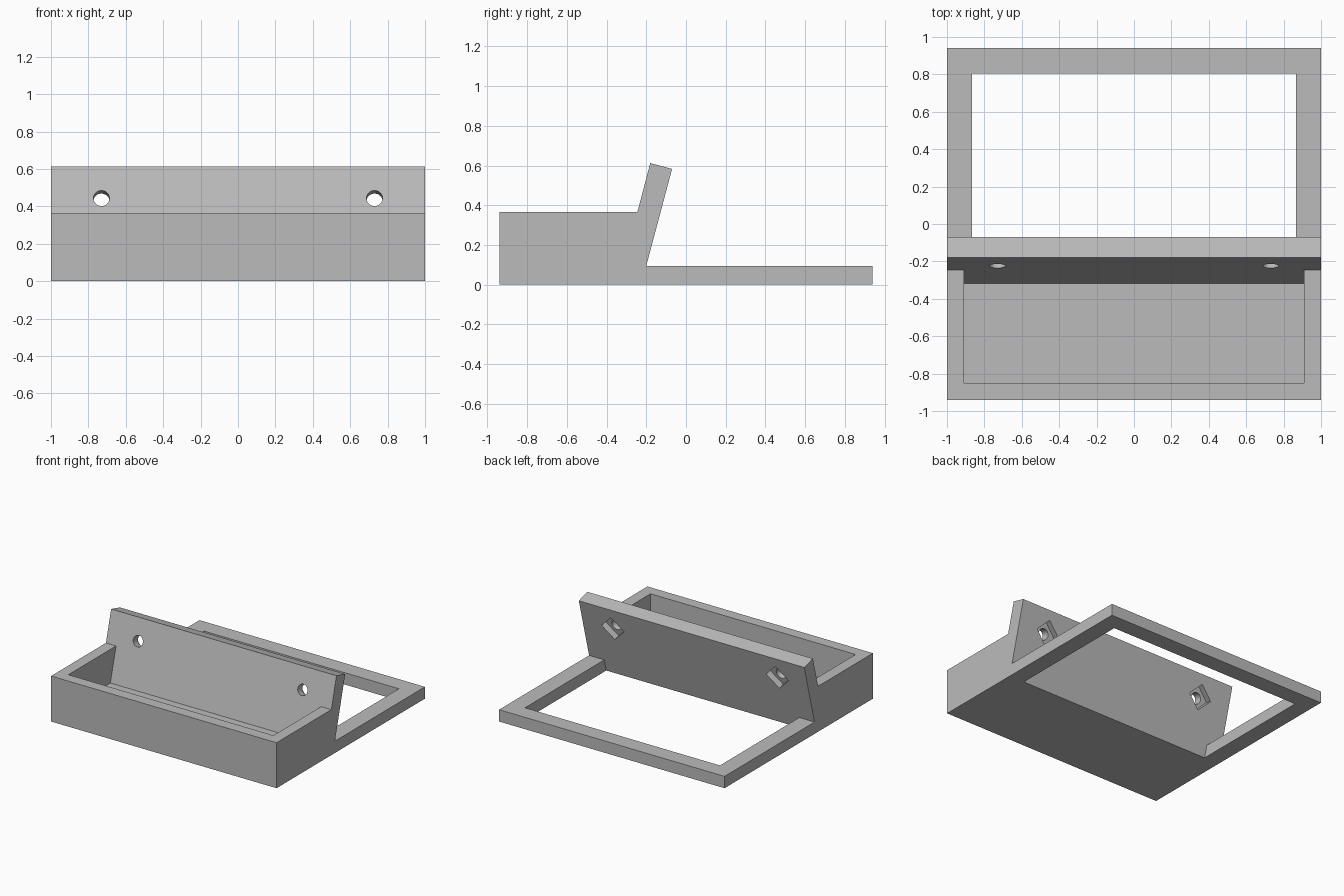
import bpy
import bmesh
from math import radians, tan, pi
from mathutils import Matrix, Vector

if "Cube" in bpy.data.objects:
    bpy.data.objects.remove(bpy.data.objects["Cube"], do_unlink=True)

LEAN = radians(15)
SLOPE = tan(LEAN)

grey = bpy.data.materials.new("plain grey")
grey.use_nodes = True
grey.diffuse_color = (0.5, 0.5, 0.5, 1)
grey.node_tree.nodes["Principled BSDF"].inputs["Base Color"].default_value = (0.5, 0.5, 0.5, 1)


def make_object(name, bm):
    bmesh.ops.recalc_face_normals(bm, faces=bm.faces)
    mesh = bpy.data.meshes.new(name)
    bm.to_mesh(mesh)
    bm.free()
    mesh.materials.append(grey)
    obj = bpy.data.objects.new(name, mesh)
    bpy.context.collection.objects.link(obj)
    return obj


def side_prism(name, profile, half_width):
    """Extrude a (y, z) outline along x, centred."""
    bm = bmesh.new()
    face = bm.faces.new([bm.verts.new((-half_width, y, z)) for y, z in profile])
    ext = bmesh.ops.extrude_face_region(bm, geom=[face])["geom"]
    moved = [v for v in ext if isinstance(v, bmesh.types.BMVert)]
    bmesh.ops.translate(bm, verts=moved, vec=(2 * half_width, 0, 0))
    return make_object(name, bm)


def panel_plug(name, x, sides, radius, start, end, turn=0):
    """Cutter along the panel's normal, between two depths from its front face."""
    bm = bmesh.new()
    bmesh.ops.create_cone(bm, cap_ends=True, segments=sides, radius1=radius,
                          radius2=radius, depth=end - start)
    z = 0.443
    centre = Vector((x, -0.245 + (z - 0.365) * SLOPE, z))
    # local z follows the hole, backward and slightly down
    place = (Matrix.Translation(centre) @ Matrix.Rotation(-pi / 2 - LEAN, 4, "X")
             @ Matrix.Translation((0, 0, (start + end) / 2)) @ Matrix.Rotation(turn, 4, "Z"))
    bmesh.ops.transform(bm, matrix=place, verts=bm.verts)
    return make_object(name, bm)


def cut(target, cutter):
    mod = target.modifiers.new("cut", "BOOLEAN")
    mod.operation = "DIFFERENCE"
    mod.solver = "EXACT"
    mod.object = cutter
    bpy.context.view_layer.objects.active = target
    bpy.ops.object.modifier_apply(modifier=mod.name)
    bpy.data.objects.remove(cutter, do_unlink=True)


# Body: tray block, leaning panel and flat rear frame in one outline
floor = 0.095
body = side_prism("tray_stand", [
    (-0.94, 0), (-0.94, 0.365), (-0.245, 0.365), (-0.18, 0.612),
    (-0.07, 0.583), (-0.2, floor), (0.94, floor), (0.94, 0)], 1.0)

# Tray pocket, its back wall in line with the panel front
cut(body, side_prism("tray_cutter", [
    (-0.85, floor), (-0.245 - (0.365 - floor) * SLOPE, floor),
    (-0.245, 0.365), (-0.3, 0.5), (-0.85, 0.5)], 0.91))

# Rear frame opening, its front wall in line with the panel back
cut(body, side_prism("frame_cutter", [
    (-0.2 - 0.15 * SLOPE, floor - 0.15), (-0.2, floor), (-0.1, 0.2),
    (0.805, 0.2), (0.805, floor - 0.15)], 0.865))

# Screw holes with square nut recesses behind
for x in (-0.73, 0.73):
    cut(body, panel_plug("hole_cutter", x, 32, 0.043, -0.05, 0.2))
    cut(body, panel_plug("recess_cutter", x, 4, 0.1, 0.063, 0.2))

bpy.ops.object.select_all(action="DESELECT")
body.select_set(True)
bpy.context.view_layer.objects.active = body
bpy.ops.object.shade_smooth_by_angle(angle=radians(25))
